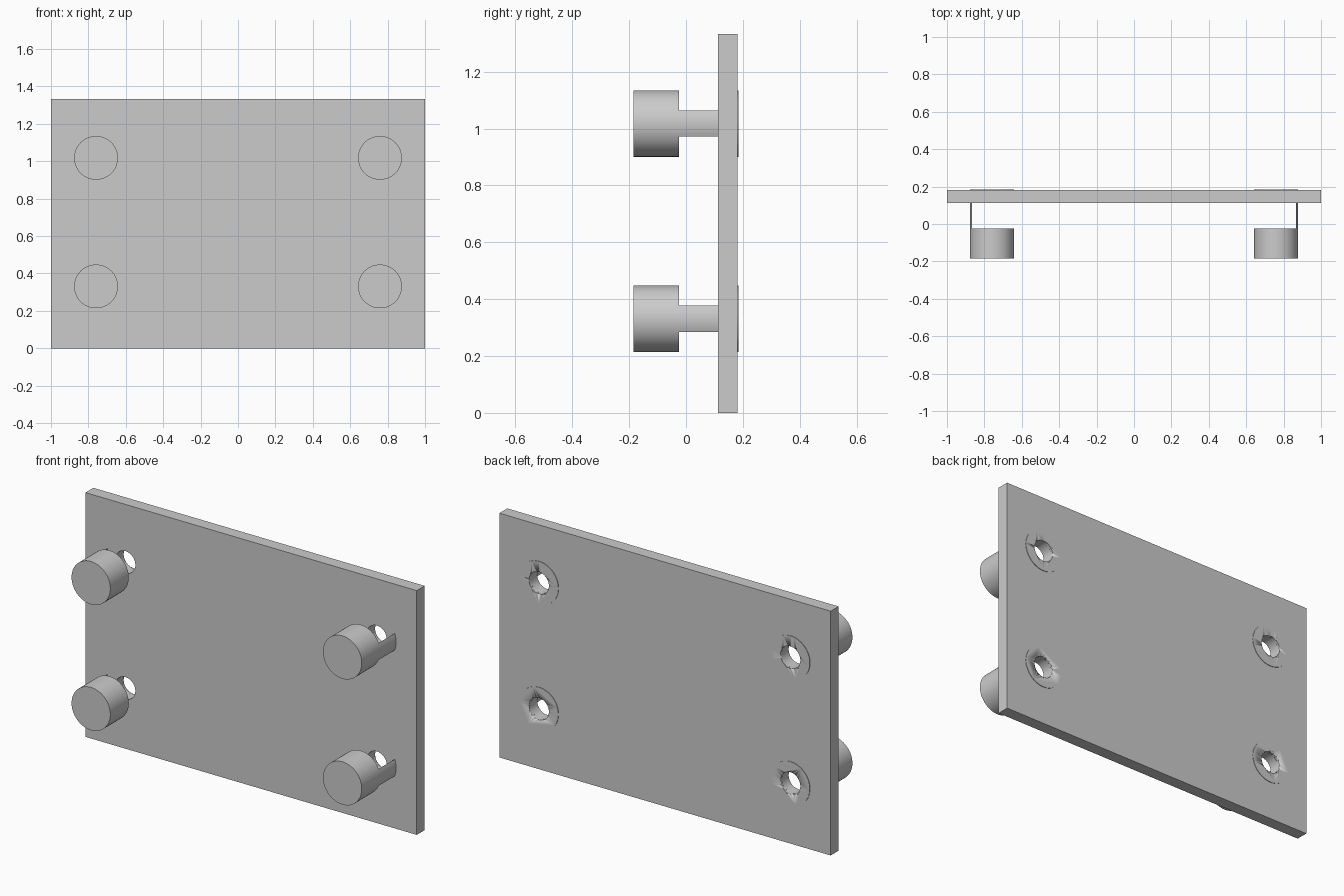
import bpy
import bmesh
from math import asin, cos, sin, tau

if "Cube" in bpy.data.objects:
    bpy.data.objects.remove(bpy.data.objects["Cube"])

PLATE_FRONT, PLATE_BACK = 0.113, 0.181
HEAD_FRONT, HEAD_BACK = -0.184, -0.025
HEAD_R, HOLE_R, STRIP_HALF = 0.117, 0.06, 0.046
HEIGHT = 1.333
SPOTS = [(side * 0.759, z, side, f"{level}_{name}")
         for side, name in ((1, "left"), (-1, "right"))
         for z, level in ((0.331, "lower"), (1.018, "upper"))]

grey = bpy.data.materials.new("light grey")
grey.use_nodes = True
colour = (0.6, 0.6, 0.6, 1)
grey.diffuse_color = colour
grey.node_tree.nodes["Principled BSDF"].inputs["Base Color"].default_value = colour


def extrude(name, outlines, y0, y1, smooth=True):
    """Solid made by extruding closed (x, z) outlines from y0 to y1."""
    bm = bmesh.new()
    for outline in outlines:
        face = bm.faces.new([bm.verts.new((x, y0, z)) for x, z in outline])
        result = bmesh.ops.extrude_face_region(bm, geom=[face], use_keep_orig=True)
        moved = [v for v in result["geom"] if isinstance(v, bmesh.types.BMVert)]
        bmesh.ops.translate(bm, verts=moved, vec=(0, y1 - y0, 0))
    bmesh.ops.recalc_face_normals(bm, faces=bm.faces)
    mesh = bpy.data.meshes.new(name)
    bm.to_mesh(mesh)
    bm.free()
    mesh.materials.append(grey)
    obj = bpy.data.objects.new(name, mesh)
    bpy.context.collection.objects.link(obj)
    if smooth:
        bpy.ops.object.select_all(action="DESELECT")
        obj.select_set(True)
        bpy.context.view_layer.objects.active = obj
        bpy.ops.object.shade_smooth_by_angle()
    return obj


def circle(x, z, r, n=64):
    return [(x + r * cos(tau * i / n), z + r * sin(tau * i / n)) for i in range(n)]


def segment(x, z, side, n=8):
    """Sliver between the outer arc of the head and its chord."""
    a = asin(STRIP_HALF / HEAD_R)
    angles = [a * (2 * i / n - 1) for i in range(n + 1)]
    return [(x + side * HEAD_R * cos(t), z + HEAD_R * sin(t)) for t in angles]


def drill(obj, cutter):
    mod = obj.modifiers.new("holes", "BOOLEAN")
    mod.operation = "DIFFERENCE"
    mod.solver = "EXACT"
    mod.object = cutter


# Hole cutter
cutter = extrude("hole_cutter", [circle(x, z, HOLE_R) for x, z, _, _ in SPOTS],
                 PLATE_FRONT - 0.05, PLATE_BACK + 0.05)
cutter.hide_render = True
cutter.hide_set(True)
cutter.display_type = "WIRE"

# Flat plate with four holes
plate = extrude("plate", [[(-1, 0), (1, 0), (1, HEIGHT), (-1, HEIGHT)]],
                PLATE_FRONT, PLATE_BACK, smooth=False)
drill(plate, cutter)

# Peg heads, their thin outer strips and the raised rims on the back
for x, z, side, where in SPOTS:
    extrude(f"{where}_head", [circle(x, z, HEAD_R)], HEAD_FRONT, HEAD_BACK)
    extrude(f"{where}_strip", [segment(x, z, side)], HEAD_BACK - 0.01, PLATE_FRONT + 0.01)
    rim = extrude(f"{where}_rim", [circle(x, z, HEAD_R)], PLATE_BACK - 0.01, PLATE_BACK + 0.003)
    drill(rim, cutter)
